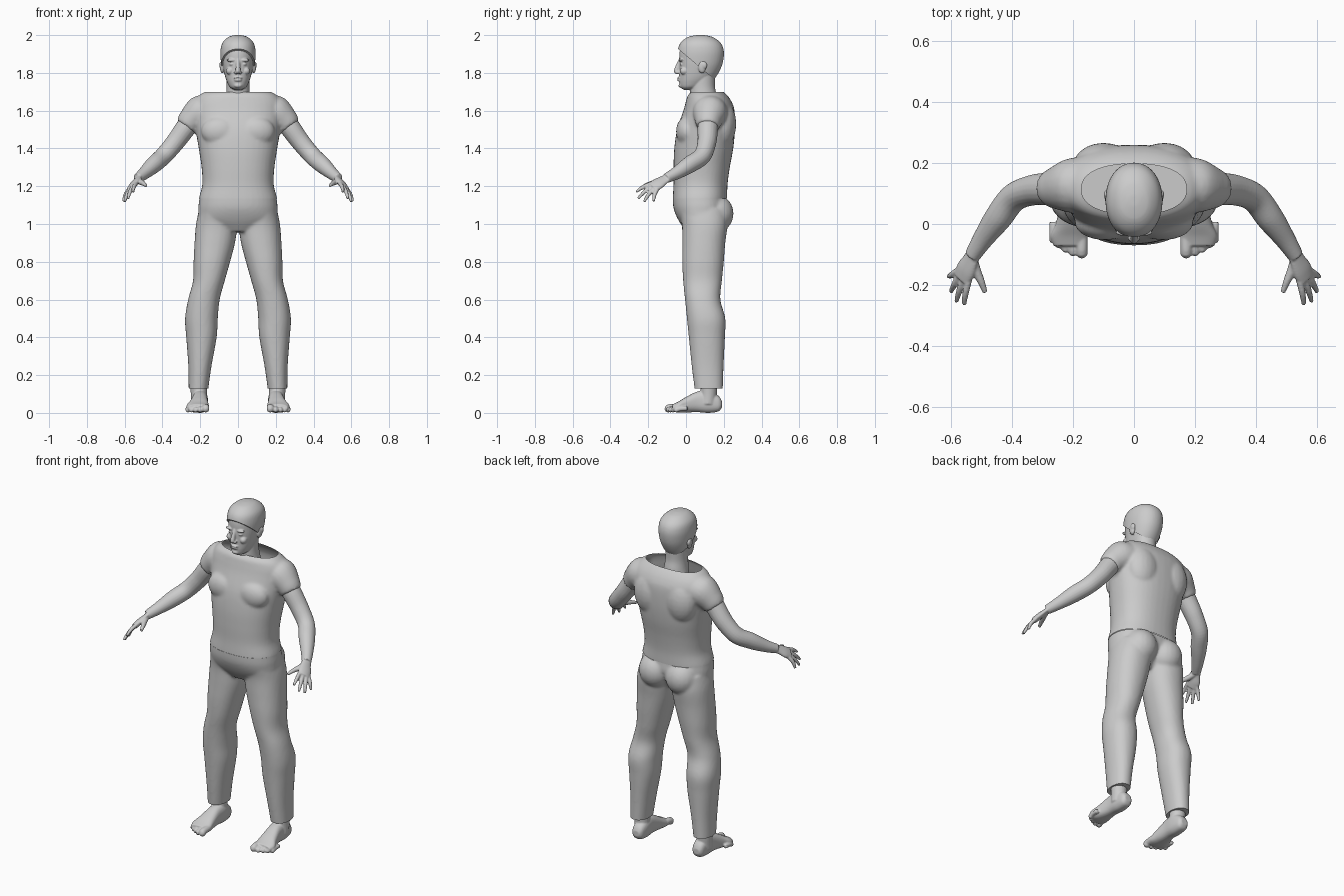
import bpy, bmesh, math
from mathutils import Vector, Matrix

if "Cube" in bpy.data.objects:
    bpy.data.objects.remove(bpy.data.objects["Cube"])

grey = bpy.data.materials.new("plain_grey")
grey.use_nodes = True
COLOUR = (0.6, 0.6, 0.6, 1)
grey.diffuse_color = COLOUR
grey.node_tree.nodes["Principled BSDF"].inputs["Base Color"].default_value = COLOUR


def spline(values, t):
    """Catmull-Rom value at t along a list of vectors."""
    last = len(values) - 1
    i = min(int(t), last - 1)
    f = t - i
    a, b, c, d = (values[max(0, min(last, i + k))] for k in (-1, 0, 1, 2))
    return b + (c - a) * f / 2 + (a * 2 - b * 5 + c * 4 - d) * f**2 / 2 + (b * 3 - a - c * 3 + d) * f**3 / 2


def skin_rings(bm, frames, power=2, sides=40, steps=6):
    """Closed surface through rings given as centre, half width, half depth."""
    centres, us, vs = zip(*frames)
    rings = []
    total = (len(frames) - 1) * steps
    for k in range(total + 1):
        c, u, v = (spline(q, k / steps) for q in (centres, us, vs))
        ring = []
        for j in range(sides):
            a = math.tau * j / sides
            x, y = (math.copysign(abs(w) ** (2 / power), w) for w in (math.cos(a), math.sin(a)))
            ring.append(bm.verts.new(c + u * x + v * y))
        rings.append(ring)
    for low, high in zip(rings, rings[1:]):
        for j in range(sides):
            n = (j + 1) % sides
            bm.faces.new((low[j], low[n], high[n], high[j]))
    bm.faces.new(rings[0][::-1])
    bm.faces.new(rings[-1])


def upright(bm, rings, power=2):
    """Rings as height, left edge, right edge, front edge, back edge."""
    skin_rings(bm, [(Vector(((l + r) / 2, (f + b) / 2, z)), Vector(((r - l) / 2, 0, 0)),
                     Vector((0, (b - f) / 2, 0))) for z, l, r, f, b in rings], power)


def centred(bm, rings, power=2):
    """Rings as height, half width, front edge, back edge."""
    upright(bm, [(z, -w, w, f, b) for z, w, f, b in rings], power)


def tube(bm, points, across=(0, 1, 0), flat=1.0):
    """Round tube along x, y, z, radius points; flat thins it."""
    p = [Vector(q[:3]) for q in points]
    frames = []
    for i, q in enumerate(points):
        d = (p[min(i + 1, len(p) - 1)] - p[max(i - 1, 0)]).normalized()
        u = Vector(across)
        u = (u - d * u.dot(d)).normalized()
        frames.append((p[i], u * q[3], d.cross(u) * q[3] * flat))
    skin_rings(bm, frames, sides=20)


def blob(bm, centre, radii):
    m = Matrix.Translation(centre) @ Matrix.Diagonal((*radii, 1))
    bmesh.ops.create_uvsphere(bm, u_segments=20, v_segments=14, radius=1, matrix=m)


def mirror(bm):
    """Copy everything so far to the other side."""
    new = bmesh.ops.duplicate(bm, geom=bm.verts[:] + bm.edges[:] + bm.faces[:])["geom"]
    for v in (g for g in new if isinstance(g, bmesh.types.BMVert)):
        v.co.x *= -1
    bmesh.ops.reverse_faces(bm, faces=[g for g in new if isinstance(g, bmesh.types.BMFace)])


def finish(name, bm, voxel, smooth=3, cuts=(), fill=True):
    """Blend the pieces into one skin, then trim with point and normal planes."""
    bmesh.ops.recalc_face_normals(bm, faces=bm.faces[:])
    mesh = bpy.data.meshes.new(name)
    bm.to_mesh(mesh)
    bm.free()
    ob = bpy.data.objects.new(name, mesh)
    bpy.context.collection.objects.link(ob)
    remesh = ob.modifiers.new("blend", "REMESH")
    remesh.mode = "VOXEL"
    remesh.voxel_size = voxel
    soften = ob.modifiers.new("soften", "SMOOTH")
    soften.iterations = smooth
    graph = bpy.context.evaluated_depsgraph_get()
    baked = bpy.data.meshes.new_from_object(ob.evaluated_get(graph))
    ob.modifiers.clear()
    bm = bmesh.new()
    bm.from_mesh(baked)
    for point, normal in cuts:
        bmesh.ops.bisect_plane(bm, geom=bm.verts[:] + bm.edges[:] + bm.faces[:],
                               plane_co=point, plane_no=normal, clear_outer=True)
        if fill:
            bmesh.ops.holes_fill(bm, edges=[e for e in bm.edges if e.is_boundary], sides=0)
    bm.to_mesh(baked)
    bm.free()
    baked.materials.clear()
    baked.materials.append(grey)
    baked.shade_smooth()
    baked.set_sharp_from_angle(angle=math.radians(50))
    ob.data = baked
    baked.name = name


# Shirt: sleeves and shoulders, then the trunk, with open collar and hem
bm = bmesh.new()
tube(bm, [(.12, .135, 1.6, .09), (.205, .125, 1.587, .09), (.252, .118, 1.543, .071), (.274, .115, 1.513, .06)])
blob(bm, (.1, .19, 1.53), (.1, .076, .13))
blob(bm, (.095, .005, 1.49), (.1, .058, .08))
mirror(bm)
centred(bm, [(1.09, .207, -.07, .216), (1.135, .207, -.07, .218), (1.21, .189, -.066, .22),
             (1.3, .193, -.066, .232), (1.4, .208, -.062, .25), (1.5, .224, -.047, .259),
             (1.6, .235, -.014, .257), (1.65, .228, .0, .24), (1.685, .2, .012, .215),
             (1.705, .16, .04, .19), (1.72, .1, .07, .16)], power=2.3)
finish("shirt", bm, .009, 4, [((0, 0, 1.7), (0, 0, 1)), ((0, 0, 1.135), (0, 0, -1))], fill=False)

# Trousers: legs and seat on each side, then the waist
bm = bmesh.new()
upright(bm, [(1.08, .005, .205, -.04, .215), (1, .003, .222, -.022, .22), (.9, .016, .23, -.02, .208),
             (.8, .042, .235, -.02, .2), (.7, .07, .238, -.015, .19), (.6, .097, .264, -.005, .182),
             (.5, .107, .28, .005, .208), (.4, .113, .274, .015, .206), (.25, .14, .263, .03, .199),
             (.13, .157, .261, .045, .195), (.1, .16, .261, .047, .195)], power=2.2)
blob(bm, (.088, .16, 1.055), (.095, .092, .1))
mirror(bm)
centred(bm, [(1.17, .2, -.068, .213), (1.135, .204, -.07, .215), (1.08, .21, -.065, .218),
             (1.02, .2, -.04, .19), (.96, .11, .0, .15)], power=2.3)
finish("trousers", bm, .009, 4, [((0, 0, 1.134), (0, 0, 1)), ((0, 0, .13), (0, 0, -1))])

# Arms with palms, fingers and thumbs
bm = bmesh.new()
tube(bm, [(.24, .12, 1.56, .054), (.28, .115, 1.505, .054), (.335, .11, 1.43, .05), (.395, .085, 1.36, .047),
          (.445, .02, 1.315, .045), (.495, -.05, 1.27, .034), (.53, -.105, 1.242, .026)])
across = Vector((.04, .03, -.035))
tube(bm, [(.523, -.09, 1.248, .026), (.536, -.12, 1.232, .031), (.551, -.15, 1.212, .038),
          (.563, -.18, 1.194, .036)], across, .45)
knuckle, step = Vector((.541, -.183, 1.214)), Vector((.0135, .009, -.012))
tips = [(.556, -.264, 1.17), (.582, -.254, 1.135), (.6, -.222, 1.118), (.607, -.172, 1.12)]
for i, tip in enumerate(tips):
    base, tip = knuckle + step * i, Vector(tip)
    start = base.lerp(Vector((.54, -.13, 1.225)), .3)
    middle = base.lerp(tip, .5) + Vector((.003, -.003, .004))
    tube(bm, [(*start, .011), (*base, .011), (*middle, .0105), (*tip, .007)])
tube(bm, [(.53, -.11, 1.235, .016), (.515, -.155, 1.222, .015), (.5, -.19, 1.214, .012), (.487, -.224, 1.203, .008)])
mirror(bm)
finish("arms_and_hands", bm, .0045, 2)

# Feet: heel to ball along y, ankle and five toes
bm = bmesh.new()
sole = [(.19, .2, .02, .03, .062), (.172, .2, .034, .008, .09), (.12, .2, .041, 0, .12), (.06, .202, .041, .004, .113),
        (0, .207, .05, .002, .084), (-.04, .213, .06, .002, .06), (-.072, .21, .053, .006, .045)]
skin_rings(bm, [(Vector((x, y, (lo + hi) / 2)), Vector((w, 0, 0)), Vector((0, 0, (hi - lo) / 2)))
                for y, x, w, lo, hi in sole], 2.5)
tube(bm, [(.203, .115, .05, .045), (.207, .12, .1, .043), (.209, .12, .16, .046)])
toes = [(.171, -.113, .019), (.2, -.106, .0135), (.224, -.094, .013), (.246, -.08, .0125), (.266, -.063, .012)]
for x, y, r in toes:
    tube(bm, [(x, y + .07, r + .012, r), (x, y + .03, r + .009, r), (x, y + r * .6, r + .002, r)], (1, 0, 0))
    blob(bm, (x, y + r, r + .002), (r, r, r))
mirror(bm)
finish("feet", bm, .0045, 2)

# Head: paired features, then skull, neck, nose and mouth
skull = [(1.71, .018, -.012, .03), (1.724, .042, -.03, .08), (1.75, .057, -.036, .12), (1.78, .068, -.036, .148),
         (1.82, .077, -.036, .172), (1.86, .083, -.036, .186), (1.91, .085, -.034, .19),
         (1.95, .076, -.02, .175), (1.978, .048, .015, .137), (1.988, .015, .06, .095)]
bm = bmesh.new()
blob(bm, (.083, .085, 1.832), (.013, .021, .034))
blob(bm, (.088, .096, 1.84), (.011, .016, .02))
blob(bm, (.035, -.027, 1.867), (.026, .012, .008))
blob(bm, (.032, -.021, 1.846), (.014, .013, .008))
blob(bm, (.044, -.01, 1.81), (.02, .022, .02))
blob(bm, (.012, -.044, 1.802), (.009, .012, .008))
mirror(bm)
centred(bm, skull, 2.1)
centred(bm, [(1.62, .075, .03, .17), (1.68, .064, .022, .162), (1.73, .06, .024, .153), (1.8, .062, .03, .155)])
tube(bm, [(0, -.03, 1.87, .009), (0, -.042, 1.84, .011), (0, -.052, 1.808, .013), (0, -.045, 1.799, .009)], (1, 0, 0))
blob(bm, (0, -.036, 1.773), (.024, .011, .005))
blob(bm, (0, -.035, 1.761), (.021, .011, .006))
blob(bm, (0, -.026, 1.733), (.022, .014, .012))
finish("head_and_neck", bm, .004, 2)

# Hair: a swollen skull cap trimmed along a line from forehead to nape
bm = bmesh.new()
centred(bm, skull, 2.1)
pivot = Matrix.Translation((0, .08, 1.86))
bm.transform(pivot @ Matrix.Scale(1.095, 4) @ pivot.inverted())
finish("hair", bm, .006, 2, [((0, -.04, 1.925), (0, -.16, -.19))])
